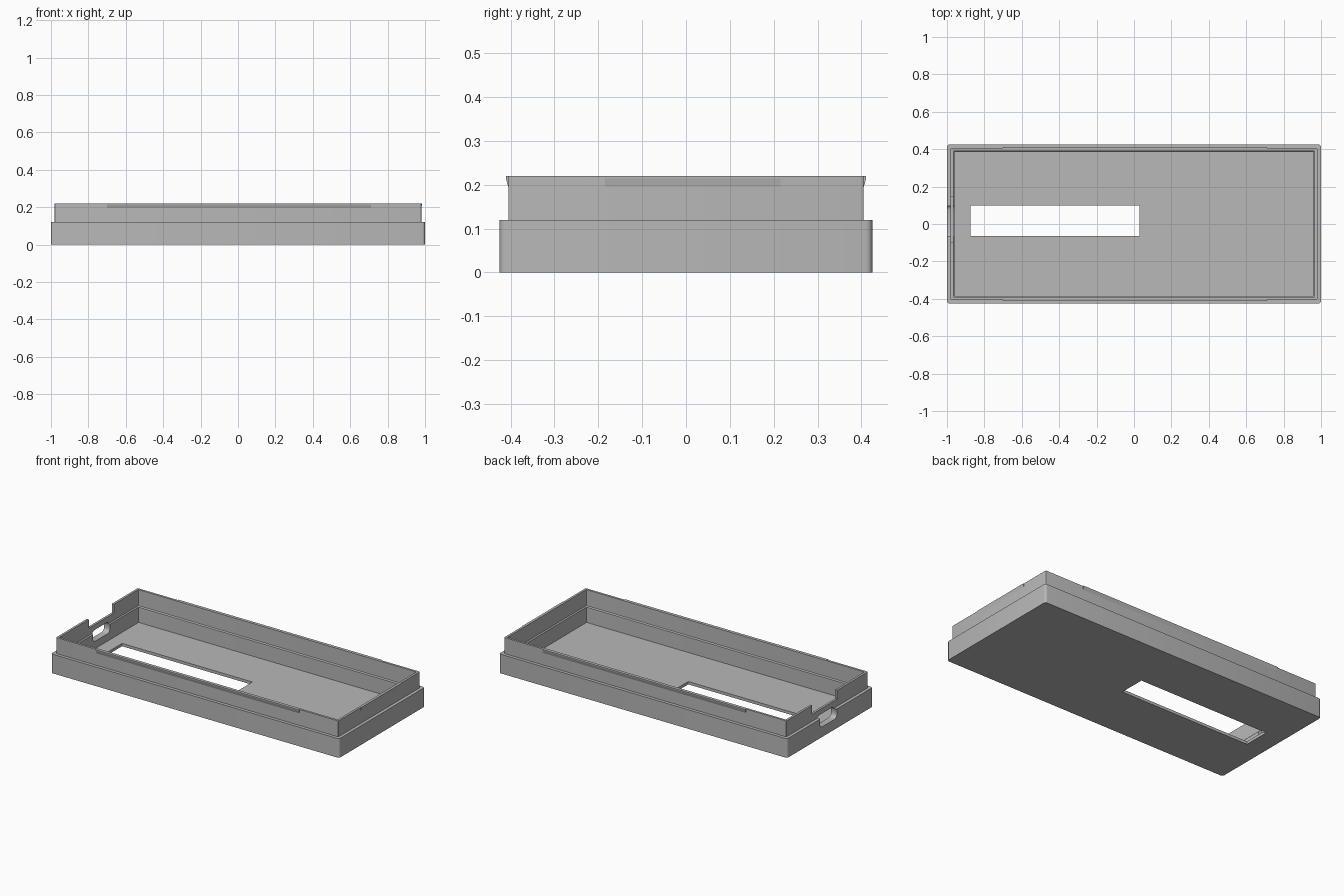
import bpy
import bmesh
from math import cos, sin, pi

if "Cube" in bpy.data.objects:
    bpy.data.objects.remove(bpy.data.objects["Cube"], do_unlink=True)

grey = bpy.data.materials.new("plain grey")
grey.use_nodes = True
grey.diffuse_color = (0.48, 0.48, 0.48, 1)
grey.node_tree.nodes["Principled BSDF"].inputs["Base Color"].default_value = grey.diffuse_color


def make_object(name, bm):
    bmesh.ops.recalc_face_normals(bm, faces=bm.faces)
    mesh = bpy.data.meshes.new(name)
    bm.to_mesh(mesh)
    bm.free()
    mesh.materials.append(grey)
    obj = bpy.data.objects.new(name, mesh)
    bpy.context.collection.objects.link(obj)
    return obj


def rounded_rect(half_a, half_b, radius, steps=4):
    """Outline of a rectangle with rounded corners."""
    points = []
    for quarter, (sa, sb) in enumerate([(1, 1), (-1, 1), (-1, -1), (1, -1)]):
        for i in range(steps + 1):
            angle = (quarter + i / steps) * pi / 2
            points.append((sa * (half_a - radius) + radius * cos(angle),
                           sb * (half_b - radius) + radius * sin(angle)))
    return points


def loft(name, rings):
    """Closed solid through a list of matching point rings."""
    bm = bmesh.new()
    loops = [[bm.verts.new(p) for p in ring] for ring in rings]
    for low, high in zip(loops, loops[1:]):
        for i in range(len(low)):
            j = (i + 1) % len(low)
            bm.faces.new((low[i], low[j], high[j], high[i]))
    bm.faces.new(loops[0])
    bm.faces.new(loops[-1])
    return make_object(name, bm)


def box(name, x, y, z):
    return loft(name, [[(x[0], y[0], h), (x[1], y[0], h), (x[1], y[1], h), (x[0], y[1], h)]
                       for h in z])


def cut(target, cutter):
    cutter.hide_render = True
    mod = target.modifiers.new(cutter.name, 'BOOLEAN')
    mod.operation = 'DIFFERENCE'
    mod.solver = 'EXACT'
    mod.object = cutter
    bpy.context.view_layer.objects.active = target
    bpy.ops.object.modifier_apply(modifier=mod.name)
    bpy.data.objects.remove(cutter, do_unlink=True)


# Tray shell: outer wall, ledge, raised lip, inner step, floor
TOP = 0.22
LEDGE = 0.12
sections = [(1.0, 0.015, 0), (1.0, 0.015, LEDGE), (0.98, 0.004, LEDGE), (0.98, 0.004, TOP),
            (0.966, 0.003, TOP), (0.966, 0.003, LEDGE), (0.96, 0.003, 0.114), (0.96, 0.003, 0.018)]
tray = loft("tray_shell", [[(x, y, z) for x, y in rounded_rect(half, half - 0.575, r)]
                           for half, r, z in sections])

# Window in the floor
cut(tray, box("floor_window", (-0.875, 0.03), (-0.065, 0.1), (-0.1, 0.06)))
# Notch in the lip of the end wall
cut(tray, box("lip_notch", (-1.1, -0.9), (-0.1, 0.148), (0.165, 0.4)))
# Rounded slot through the end wall
slot = rounded_rect(0.085, 0.034, 0.026)
cut(tray, loft("wall_slot", [[(x, 0.016 + a, 0.098 + b) for a, b in slot] for x in (-1.1, -0.9)]))


# Snap ridges: slim wedges that flare outward at the top of the lip
def ridge(name, start, end, wall, flare, place):
    profile = [(wall - 0.004, TOP - 0.025), (wall, TOP - 0.025),
               (wall + flare, TOP - 0.006), (wall + flare, TOP), (wall - 0.004, TOP)]
    return loft(name, [[place(t, d, z) for d, z in profile] for t in (start, end)])


ridge("front_ridge", -0.7, 0.71, 0.405, 0.006, lambda t, d, z: (t, -d, z))
ridge("back_ridge", -0.7, 0.71, 0.405, 0.006, lambda t, d, z: (t, d, z))
ridge("end_ridge", -0.185, 0.215, 0.98, 0.003, lambda t, d, z: (d, t, z))

# Smooth the rounded corners, keep the edges sharp
bpy.ops.object.select_all(action='DESELECT')
tray.select_set(True)
bpy.context.view_layer.objects.active = tray
bpy.ops.object.shade_smooth_by_angle(angle=pi / 6)
